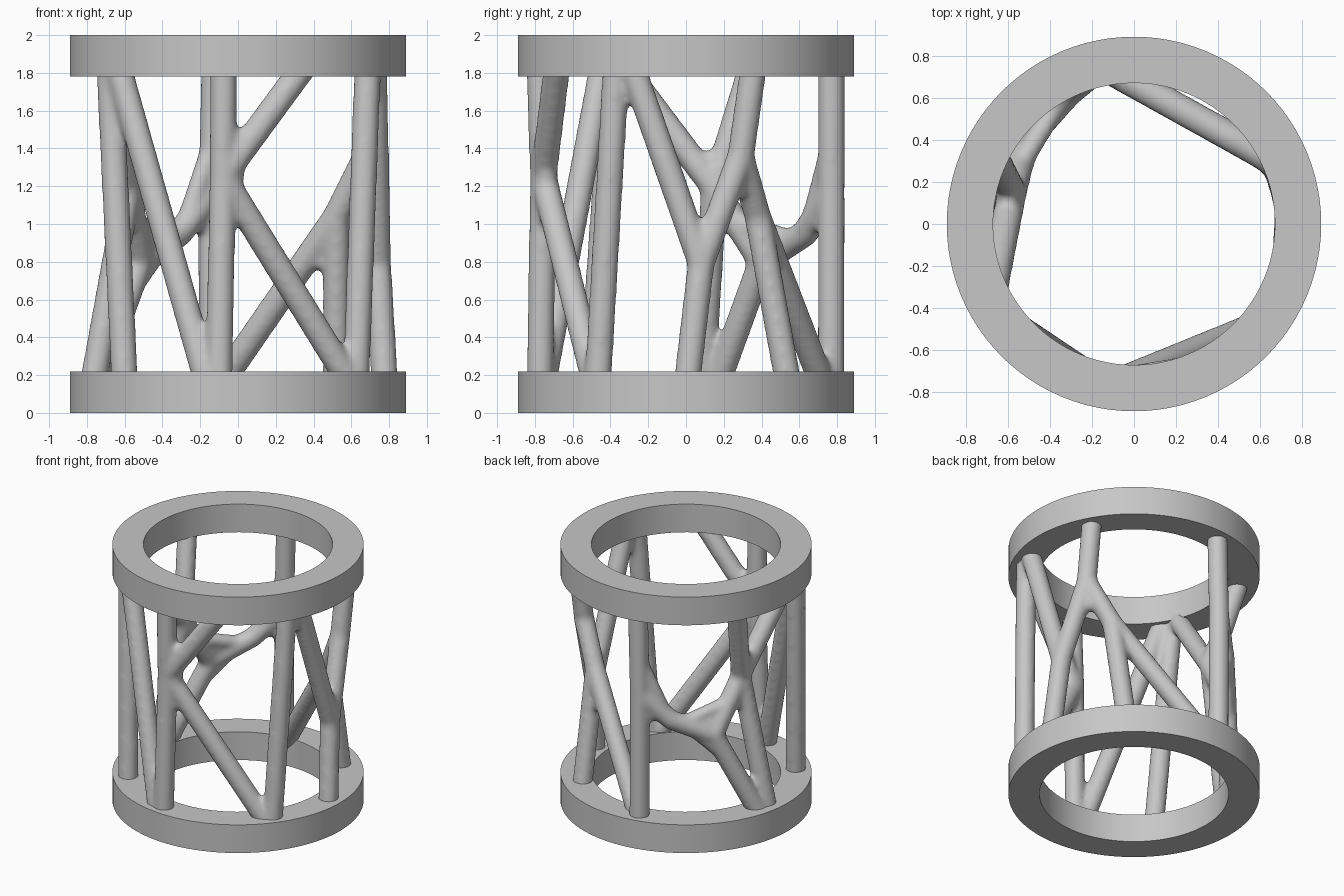
import bpy, bmesh, math
from mathutils import Vector

if "Cube" in bpy.data.objects:
    bpy.data.objects.remove(bpy.data.objects["Cube"], do_unlink=True)

SHADE = (0.57, 0.57, 0.57, 1)
grey = bpy.data.materials.new("plain grey")
grey.use_nodes = True
grey.diffuse_color = SHADE
grey.node_tree.nodes["Principled BSDF"].inputs["Base Color"].default_value = SHADE

OUTER, INNER, HEIGHT, TOTAL = 0.89, 0.67, 0.22, 2.0
STRUT = 0.0725     # radius before the smoothing pass thins it
WEB = 0.052        # radius of the bars that fill the crotches


def make_object(name, bm):
    mesh = bpy.data.meshes.new(name)
    bm.to_mesh(mesh)
    bm.free()
    mesh.materials.append(grey)
    obj = bpy.data.objects.new(name, mesh)
    bpy.context.collection.objects.link(obj)
    return obj


def ring(name, z):
    """Flat ring with a square section, spun round z."""
    bm = bmesh.new()
    corners = [(INNER, z), (OUTER, z), (OUTER, z + HEIGHT), (INNER, z + HEIGHT)]
    verts = [bm.verts.new((r, 0, h)) for r, h in corners]
    edges = [bm.edges.new((verts[i], verts[(i + 1) % 4])) for i in range(4)]
    bmesh.ops.spin(bm, geom=verts + edges, axis=(0, 0, 1), cent=(0, 0, 0),
                   angle=math.tau, steps=96, use_merge=True)
    bmesh.ops.remove_doubles(bm, verts=bm.verts, dist=1e-4)
    bmesh.ops.recalc_face_normals(bm, faces=bm.faces)
    obj = make_object(name, bm)
    bpy.ops.object.select_all(action="DESELECT")
    obj.select_set(True)
    bpy.context.view_layer.objects.active = obj
    bpy.ops.object.shade_smooth_by_angle(angle=math.radians(40))


def around(degrees, z):
    a = math.radians(degrees)
    return Vector((0.78 * math.cos(a), 0.78 * math.sin(a), z))


def bar(bm, p, q, radius):
    """Round bar from p to q with a ball at each end."""
    axis = q - p
    turn = Vector((0, 0, 1)).rotation_difference(axis).to_matrix().to_4x4()
    turn.translation = (p + q) / 2
    bmesh.ops.create_cone(bm, cap_ends=True, segments=24, radius1=radius,
                          radius2=radius, depth=axis.length, matrix=turn)
    for point in (p, q):
        found = bmesh.ops.create_icosphere(bm, subdivisions=3, radius=radius)
        bmesh.ops.translate(bm, verts=found["verts"], vec=point)


def web(bm, node, p, q, reach):
    """Fill the crotch between two branches with bars across it."""
    for part in (0.6, 1.0):
        ends = [node + (end - node).normalized() * reach * part for end in (p, q)]
        bar(bm, ends[0], ends[1], WEB)


# Ends sunk in the rings, by angle; paired ends sit slightly apart
feet = {"foot_a": 169, "foot_a_inner": 174, "foot_b": -140, "foot_c": -97.5,
        "foot_c_slant": -101, "foot_d": -37, "foot_e": 0, "foot_g": 100}
tops = {"top_a": -151, "top_a_slant": -146.5, "top_b": -95.5, "top_c": -60,
        "top_d": -28, "top_d_slant": -23, "top_e": 28, "top_f": 99, "top_g": 152}
points = {n: around(a, 0.11) for n, a in feet.items()}
points.update({n: around(a, 1.89) for n, a in tops.items()})
points["foot_f"] = Vector((0.52, 0.55, 0.11))
points["foot_g_slant"] = Vector((-0.11, 0.73, 0.13))

# Branching points between the rings
nodes = {
    "front_node": (-0.08, -0.755, 1.25),
    "left_low_node": (0.74, 0.08, 0.79),
    "left_high_node": (0.68, 0.29, 1.36),
    "left_back_node": (0.52, 0.38, 1.04),
    "back_node": (-0.14, 0.77, 1.17),
    "back_bend": (-0.31, 0.63, 0.95),
    "web_node": (-0.52, 0.40, 0.80),
    "right_node": (-0.58, 0.15, 1.19),
}
points.update({n: Vector(p) for n, p in nodes.items()})

links = [
    ("foot_b", "top_a"), ("foot_c_slant", "top_a_slant"),
    ("foot_c", "front_node"), ("front_node", "top_b"),
    ("front_node", "top_c"), ("front_node", "foot_d"),
    ("foot_d", "top_d"), ("top_d_slant", "left_low_node"),
    ("foot_e", "left_low_node"), ("left_low_node", "left_high_node"),
    ("left_high_node", "top_e"), ("left_high_node", "left_back_node"),
    ("left_back_node", "foot_f"), ("left_back_node", "foot_g_slant"),
    ("foot_g", "back_node"), ("back_node", "top_f"),
    ("back_node", "back_bend"), ("back_bend", "web_node"),
    ("web_node", "foot_a"), ("web_node", "right_node"),
    ("right_node", "foot_a_inner"), ("right_node", "top_g"),
    ("right_node", "top_a"),
]

# Crotches to fill: node, the two branches, reach along them
crotches = [
    ("front_node", "top_b", "top_c", 0.23),
    ("front_node", "foot_c", "foot_d", 0.23),
    ("front_node", "top_c", "foot_d", 0.11),
    ("left_low_node", "top_d_slant", "left_high_node", 0.19),
    ("left_high_node", "left_low_node", "left_back_node", 0.19),
    ("left_back_node", "foot_f", "foot_g_slant", 0.27),
    ("back_node", "top_f", "back_bend", 0.27),
    ("back_node", "foot_g", "back_bend", 0.2),
    ("web_node", "back_bend", "right_node", 0.26),
    ("web_node", "back_bend", "foot_a", 0.2),
    ("right_node", "web_node", "foot_a_inner", 0.2),
    ("right_node", "top_g", "top_a", 0.17),
]

# Branching lattice, fused and smoothed into one skin
bm = bmesh.new()
for start, end in links:
    bar(bm, points[start], points[end], STRUT)
for node, first, second, reach in crotches:
    web(bm, points[node], points[first], points[second], reach)
lattice = make_object("branching_struts", bm)
fuse = lattice.modifiers.new("fuse", "REMESH")
fuse.mode = "VOXEL"
fuse.voxel_size = 0.016
fuse.use_smooth_shade = True
soften = lattice.modifiers.new("soften", "SMOOTH")
soften.factor = 0.5
soften.iterations = 18

# End rings
ring("bottom_ring", 0)
ring("top_ring", TOTAL - HEIGHT)
